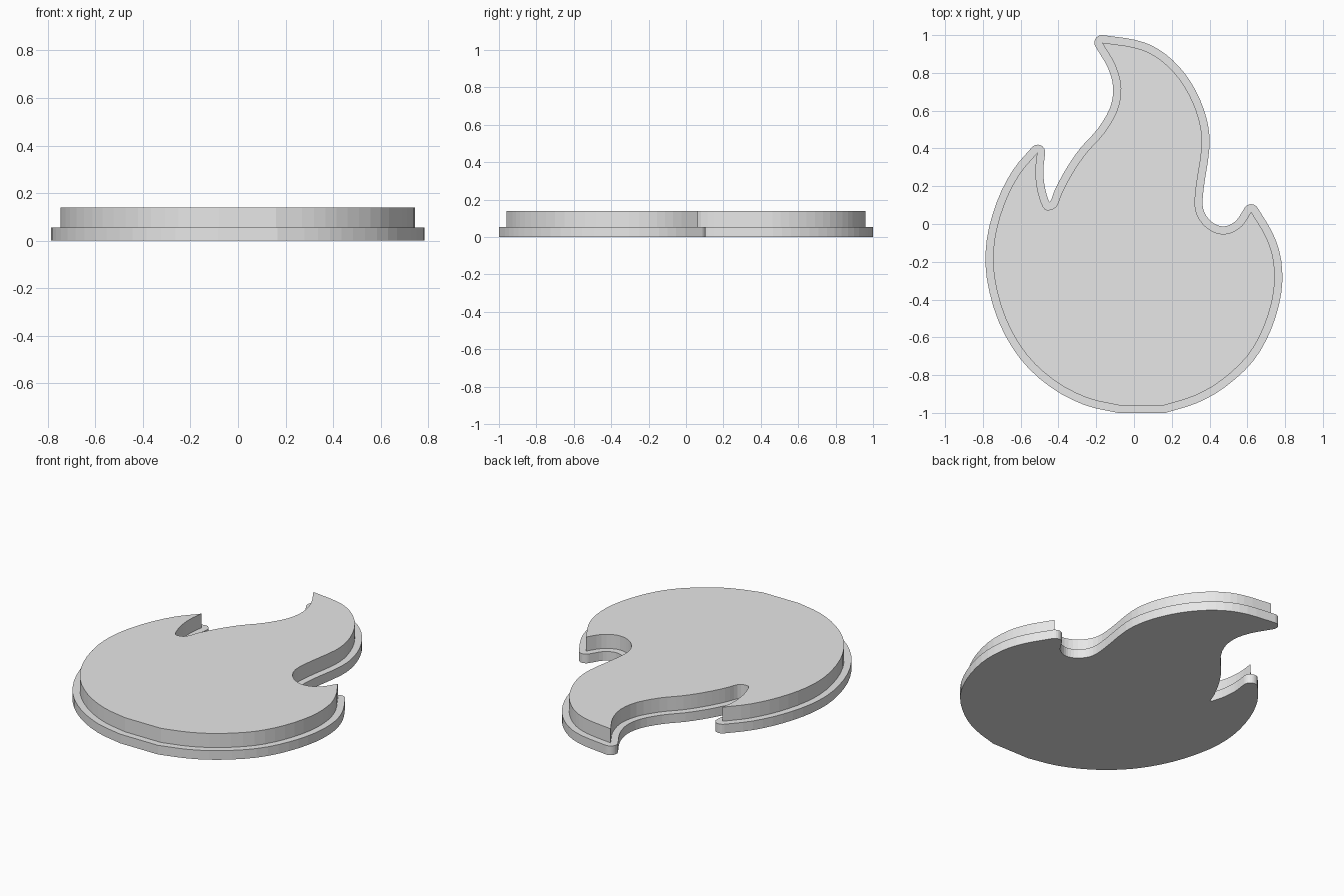
import bpy
import bmesh
import math
from mathutils import Vector

cube = bpy.data.objects.get("Cube")
if cube:
    bpy.data.objects.remove(cube, do_unlink=True)

RIM = 0.04            # width of the ledge around the raised flame
BASE_TOP = 0.055
FLAME_TOP = 0.14

grey = bpy.data.materials.new("light grey")
grey.use_nodes = True
grey.diffuse_color = (0.8, 0.8, 0.8, 1)
grey.node_tree.nodes["Principled BSDF"].inputs["Base Color"].default_value = grey.diffuse_color

# Flame outline in hundredths, clockwise; each run is smooth, corners lie between runs
main_tip, right_tip, left_tip = (-17, 96), (62, 6.5), (-51, 38)
RUNS = [
    # main tongue, down its right side and through the right notch
    [main_tip, (0, 93.5), (11, 89), (21, 80.5), (29, 69), (34.5, 55), (36, 41),
     (33, 20), (32.5, 8), (36.5, 0), (43, -4.5), (50, -5), (57, -1), right_tip],
    # right side of the bowl
    [right_tip, (70, -7), (74, -20), (74, -36), (69, -54), (60, -70),
     (46, -83), (32, -91), (16, -96)],
    # left side of the bowl, after the short flat foot
    [(-8, -96), (-25, -92), (-42, -83), (-57, -69), (-68, -50), (-74, -28),
     (-74, -9), (-69, 10), (-61, 26), left_tip],
    # left notch and the left side of the main tongue
    [left_tip, (-52, 28), (-51, 18), (-48, 9), (-45, 7.5), (-41, 9.5), (-38, 17),
     (-32, 28), (-25, 38), (-16, 48), (-9, 60), (-7, 72), (-10, 84), main_tip],
]


def smooth_run(points, steps=3):
    """Sample a Catmull-Rom curve through the points, leaving out the last one."""
    pts = [Vector(p) / 100 for p in points]
    pts = [2 * pts[0] - pts[1]] + pts + [2 * pts[-1] - pts[-2]]
    out = []
    for a, b, c, d in zip(pts, pts[1:], pts[2:], pts[3:]):
        for i in range(steps):
            t = i / steps
            out.append(b + (c - a) * t / 2
                       + (a - b * 2.5 + c * 2 - d / 2) * t ** 2
                       + (b * 1.5 - a / 2 - c * 1.5 + d / 2) * t ** 3)
    return out


def flame_outline():
    outline = []
    for run in RUNS:
        outline += smooth_run(run)
        end = Vector(run[-1]) / 100
        if run[-1] not in (main_tip, right_tip, left_tip):
            outline.append(end)
    return outline


def offset_outline(outline, distance):
    """Push a clockwise outline outward, rounding its sharp tips."""
    result = []
    for i, p in enumerate(outline):
        before = (p - outline[i - 1]).normalized()
        after = (outline[(i + 1) % len(outline)] - p).normalized()
        n1 = Vector((-before.y, before.x))
        n2 = Vector((-after.y, after.x))
        turn = math.atan2(before.x * after.y - before.y * after.x, before.dot(after))
        if turn < -math.radians(50):
            start = math.atan2(n1.y, n1.x)
            count = 8
            for k in range(count + 1):
                angle = start + turn * k / count
                result.append(p + distance * Vector((math.cos(angle), math.sin(angle))))
        else:
            mid = (n1 + n2).normalized()
            result.append(p + mid * distance / max(mid.dot(n1), 0.5))
    return result


def plate(name, outline, bottom, top):
    """Extrude an outline into a flat solid."""
    bm = bmesh.new()
    face = bm.faces.new([bm.verts.new((p.x, p.y, bottom)) for p in outline])
    extruded = bmesh.ops.extrude_face_region(bm, geom=[face], use_keep_orig=True)
    for element in extruded["geom"]:
        if isinstance(element, bmesh.types.BMVert):
            element.co.z = top
    bmesh.ops.recalc_face_normals(bm, faces=bm.faces[:])
    caps = [f for f in bm.faces if len(f.verts) > 4]
    bmesh.ops.triangulate(bm, faces=caps)
    mesh = bpy.data.meshes.new(name)
    bm.to_mesh(mesh)
    bm.free()
    mesh.materials.append(grey)
    obj = bpy.data.objects.new(name, mesh)
    bpy.context.collection.objects.link(obj)
    return obj


flame = flame_outline()
plate("flame_base", offset_outline(flame, RIM), 0, BASE_TOP)
plate("raised_flame", flame, BASE_TOP, FLAME_TOP)
